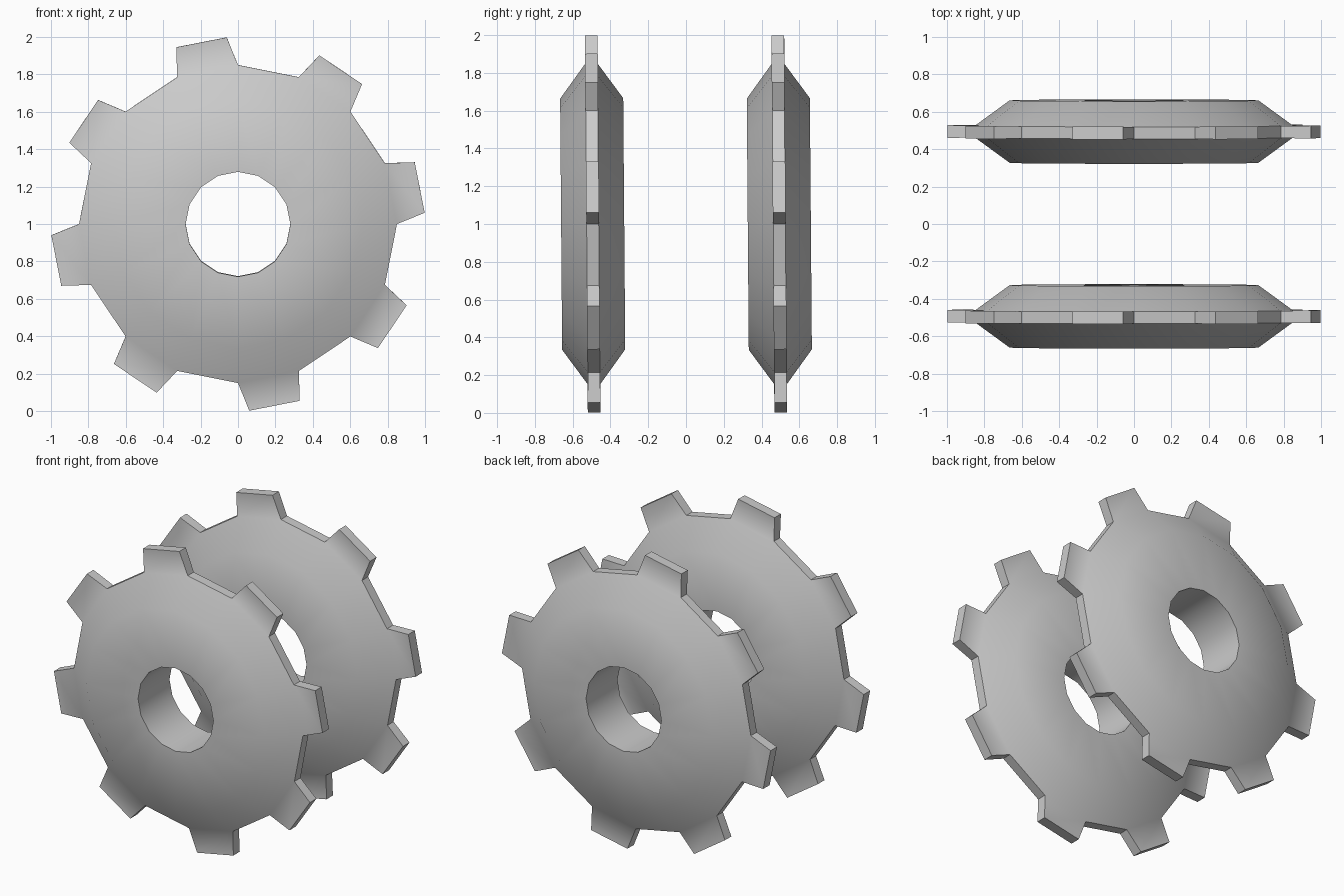
import bpy
import bmesh
from math import sin, cos, pi
from mathutils import Matrix

if "Cube" in bpy.data.objects:
    bpy.data.objects.remove(bpy.data.objects["Cube"])

SIDES = 16
# Closed cross-section: (radius, offset along the axle)
PROFILE = [(0.28, -0.167), (0.665, -0.167), (0.85, -0.032),
           (0.85, 0.032), (0.665, 0.167), (0.28, 0.167)]
RIM = 2                                   # profile segment that carries the teeth
TOOTH_TIP = [(-0.06, 0.998), (-0.33, 0.945)]   # slanted tip corners (x, z)
TOOTH_HALF = 0.034


def build_wheel(name, y):
    bm = bmesh.new()
    # Lathe rings, starting at the top and going counter-clockwise
    rings = []
    for k in range(SIDES):
        a = pi / 2 + 2 * pi * k / SIDES
        rings.append([bm.verts.new((r * cos(a), d, r * sin(a))) for r, d in PROFILE])
    n = len(PROFILE)
    for k in range(SIDES):
        p, q = rings[k], rings[(k + 1) % SIDES]
        for i in range(n):
            j = (i + 1) % n
            if i == RIM and k % 2 == 0:
                # Tooth: grow this rim face out to the slanted tip
                rot = Matrix.Rotation(-2 * pi * k / SIDES, 3, 'Y')
                root = [p[i], p[j], q[j], q[i]]
                (x0, z0), (x1, z1) = TOOTH_TIP
                h = TOOTH_HALF
                tip = []
                for co in ((x0, -h, z0), (x0, h, z0), (x1, h, z1), (x1, -h, z1)):
                    v = bm.verts.new(co)
                    v.co = rot @ v.co
                    tip.append(v)
                for s in range(4):
                    t = (s + 1) % 4
                    bm.faces.new((root[s], root[t], tip[t], tip[s]))
                bm.faces.new(tip)
            else:
                bm.faces.new((p[i], p[j], q[j], q[i]))
    bmesh.ops.recalc_face_normals(bm, faces=bm.faces)
    mesh = bpy.data.meshes.new(name)
    bm.to_mesh(mesh)
    bm.free()
    obj = bpy.data.objects.new(name, mesh)
    bpy.context.collection.objects.link(obj)
    obj.location = (0, y, 1)
    obj.rotation_euler.x = 0.008          # slight lean seen from the side
    bpy.ops.object.select_all(action='DESELECT')
    obj.select_set(True)
    bpy.context.view_layer.objects.active = obj
    bpy.ops.object.shade_smooth_by_angle(angle=0.9)
    return obj


# Matching pair of toothed wheels
build_wheel("front_toothed_wheel", -0.494)
build_wheel("rear_toothed_wheel", 0.494)
